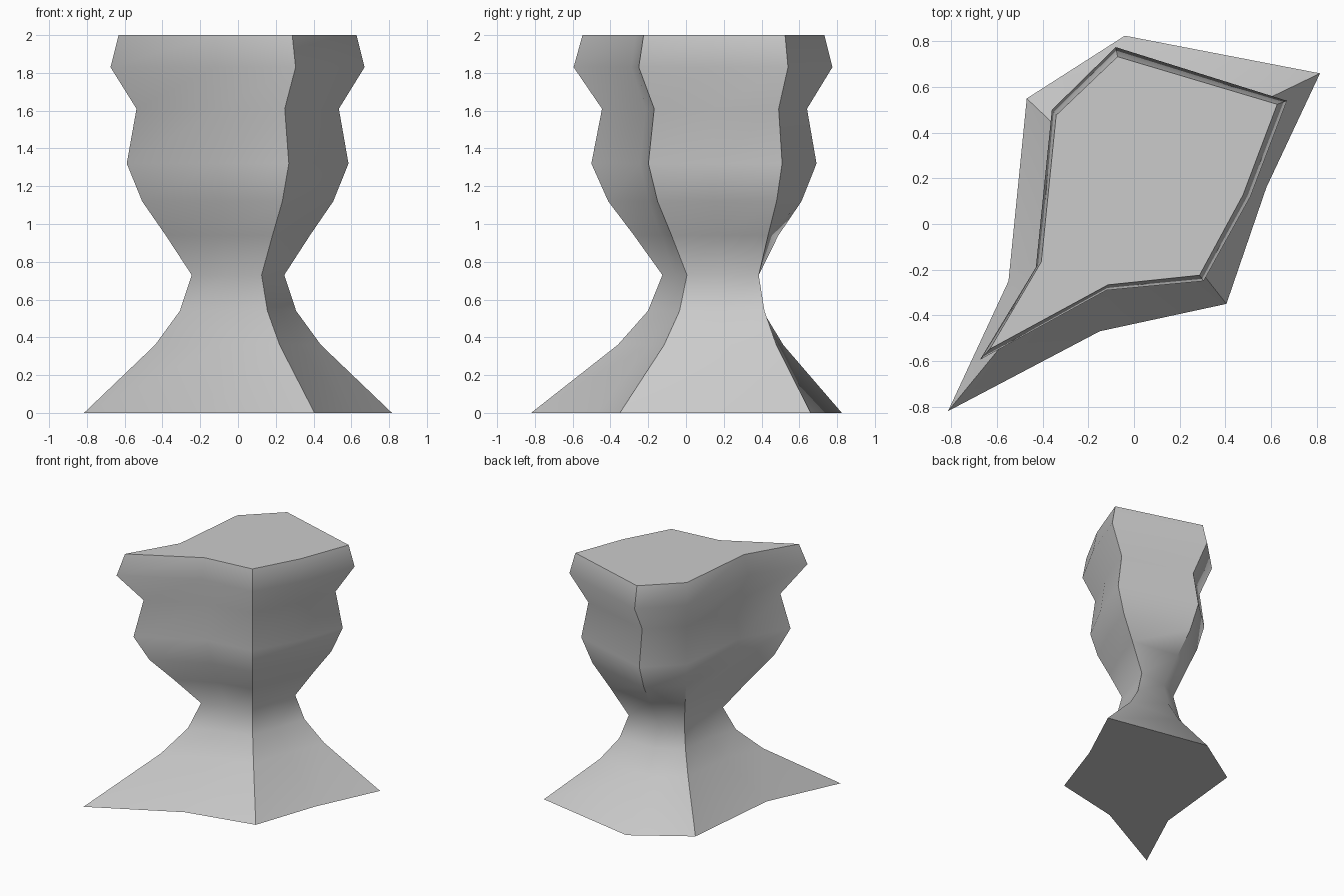
import bpy
import bmesh
from math import radians
from mathutils import Vector

if "Cube" in bpy.data.objects:
    bpy.data.objects.remove(bpy.data.objects["Cube"])

# Eight-sided outlines: foot, neck and rim (counter-clockwise from front left)
FOOT = [(-.815, -.82), (-.15, -.47), (.405, -.35), (.58, .16),
        (.815, .66), (-.04, .825), (-.47, .55), (-.55, -.25)]
NECK = [(-.245, -.125), (-.06, -.055), (.125, .005), (.185, .19),
        (.245, .385), (0, .355), (-.17, .265), (-.19, .06)]
RIM = [(-.675, -.595), (-.12, -.29), (.305, -.25), (.51, .12),
       (.67, .54), (-.08, .775), (-.36, .50), (-.43, -.19)]

# Profile: height, outline to flare towards, amount of flare from the neck
LEVELS = [(0, FOOT, 1), (.36, FOOT, .34), (.54, FOOT, .11), (.73, FOOT, 0),
          (.94, RIM, .32), (1.12, RIM, .61), (1.32, RIM, .80),
          (1.61, RIM, .68), (1.83, RIM, 1), (2.0, RIM, .9)]

# Lofted body
bm = bmesh.new()
rings = []
for z, outline, t in LEVELS:
    ring = []
    for n, o in zip(NECK, outline):
        p = Vector(n).lerp(Vector(o), t)
        ring.append(bm.verts.new((p.x, p.y, z)))
    rings.append(ring)
for low, high in zip(rings, rings[1:]):
    for i in range(8):
        j = (i + 1) % 8
        bm.faces.new((low[i], low[j], high[j], high[i]))

# Flat bottom and top
bm.faces.new(rings[0][::-1])
bm.faces.new(rings[-1])
bmesh.ops.recalc_face_normals(bm, faces=bm.faces)

mesh = bpy.data.meshes.new("pedestal")
bm.to_mesh(mesh)
bm.free()
pedestal = bpy.data.objects.new("pedestal", mesh)
bpy.context.collection.objects.link(pedestal)
bpy.context.view_layer.objects.active = pedestal
pedestal.select_set(True)
bpy.ops.object.shade_smooth_by_angle(angle=radians(42))
